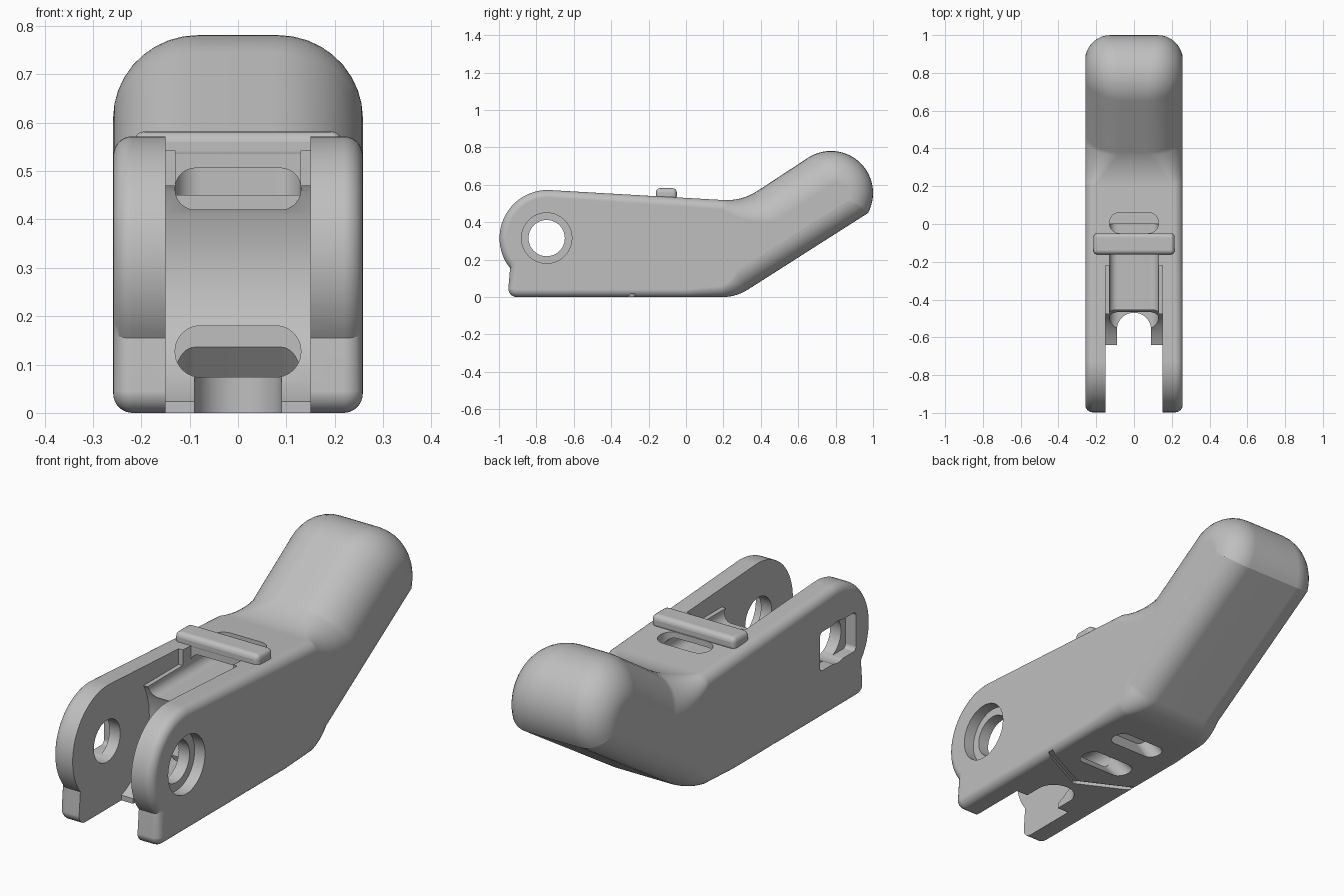
import bpy, bmesh
from math import sin, cos, radians, pi
from mathutils import Vector

default = bpy.data.objects.get("Cube")
if default:
    bpy.data.objects.remove(default)

grey = bpy.data.materials.new("satin_grey")
grey.use_nodes = True
grey.diffuse_color = (0.52, 0.52, 0.52, 1)
grey.node_tree.nodes["Principled BSDF"].inputs["Base Color"].default_value = (0.52, 0.52, 0.52, 1)


def finish(bm, name):
    bmesh.ops.remove_doubles(bm, verts=bm.verts, dist=1e-5)
    bmesh.ops.recalc_face_normals(bm, faces=bm.faces)
    mesh = bpy.data.meshes.new(name)
    bm.to_mesh(mesh)
    bm.free()
    mesh.materials.append(grey)
    ob = bpy.data.objects.new(name, mesh)
    bpy.context.collection.objects.link(ob)
    return ob


def loft(bm, rings):
    rings = [[bm.verts.new(p) for p in ring] for ring in rings]
    n = len(rings[0])
    for a, b in zip(rings, rings[1:]):
        for i in range(n):
            j = (i + 1) % n
            bm.faces.new((a[i], a[j], b[j], b[i]))
    bm.faces.new(rings[0])
    bm.faces.new(rings[-1])


def prism(name, a, b, hu, hv, rad=0):
    """Rounded rectangle section swept straight from a to b."""
    a, b = Vector(a), Vector(b)
    d = (b - a).normalized()
    u = Vector((1, 0, 0)) if abs(d.x) < 0.5 else d.cross(Vector((0, 0, 1)))
    v = d.cross(u)
    steps = 10 if rad else 0
    section = []
    for q, (su, sv) in enumerate([(1, 1), (-1, 1), (-1, -1), (1, -1)]):
        for k in range(steps + 1):
            t = (q + k / max(steps, 1)) * pi / 2
            p = u * (su * (hu - rad) + rad * cos(t)) + v * (sv * (hv - rad) + rad * sin(t))
            if not section or (p - section[-1]).length > 1e-5:
                section.append(p)
    if (section[0] - section[-1]).length < 1e-5:
        section.pop()
    bm = bmesh.new()
    loft(bm, [[a + p for p in section], [b + p for p in section]])
    return finish(bm, name)


def arc(cy, cz, rad, a0, a1, n, e0, e1):
    """Profile arc; each point also carries its edge rounding."""
    out = []
    for i in range(n + 1):
        f = i / n
        t = radians(a0 + (a1 - a0) * f)
        out.append((cy + rad * cos(t), cz + rad * sin(t), e0 + (e1 - e0) * f))
    return out


# Lever body: side profile with a rounding that grows along the handle
profile = (arc(-0.905, 0.045, 0.045, 180, 270, 6, 0.04, 0.04)
           + [(0, 0, 0.04)]
           + arc(0.195, 0.25, 0.25, -90, -57.3, 8, 0.06, 0.12)
           + arc(0.775, 0.556, 0.225, -28.5, 122.7, 28, 0.12, 0.19)
           + arc(0.217, 0.818, 0.3, -57.3, -93.2, 10, 0.19, 0.05)
           + arc(-0.74, 0.315, 0.257, 87, 218.7, 28, 0.04, 0.04))


def body():
    width, steps = 0.258, 9
    n = len(profile)
    normals = []
    for i in range(n):
        p, c, q = (Vector(profile[k % n][:2]) for k in (i - 1, i, i + 1))
        e1, e2 = (c - p).normalized(), (q - c).normalized()
        n1, n2 = Vector((e1.y, -e1.x)), Vector((e2.y, -e2.x))
        normals.append((n1 + n2) / (1 + n1.dot(n2)))
    rings = []
    for side in (-1, 1):
        for k in range(steps + 1):
            t = pi / 2 * (k / steps if side > 0 else 1 - k / steps)
            ring = []
            for (y, z, r), nm in zip(profile, normals):
                inset = r * (1 - cos(t))
                ring.append((side * (width - r + r * sin(t)), y - nm.x * inset, z - nm.y * inset))
            rings.append(ring)
    bm = bmesh.new()
    loft(bm, rings)
    return finish(bm, "lever_body")


lever = body()
AY, AZ = -0.745, 0.315

cutters = [
    # Fork slot, round clearance and open top
    prism("fork_cut", (0, -1.1, 0.35), (0, -0.64, 0.35), 0.15, 0.5),
    prism("clearance_cut", (-0.15, AY, AZ), (0.15, AY, AZ), 0.31, 0.31, 0.31),
    prism("top_cut", (0, -0.72, 0.67), (0, -0.22, 0.67), 0.15, 0.2),
    prism("notch_cut", (0, -0.635, -0.1), (0, -0.635, 0.12), 0.09, 0.165, 0.088),
    # Upper strap channel, its open trough and its exit
    prism("upper_channel_cut", (0, -0.6, 0.463), (0, 0, 0.463), 0.13, 0.043, 0.042),
    prism("trough_cut", (0, -0.6, 0.615), (0, -0.16, 0.615), 0.129, 0.15),
    prism("upper_exit_cut", (0, 0.006, 0.45), (0, 0.006, 0.7), 0.13, 0.055, 0.054),
    # Lower strap channel and the two openings underneath
    prism("lower_channel_cut", (0, -0.6, 0.127), (0, -0.26, 0.127), 0.13, 0.053, 0.052),
    prism("lower_exit_cut", (0, -0.32, 0.14), (0, -0.15, -0.05), 0.13, 0.042, 0.041),
    prism("rear_opening_cut", (0, -0.06, 0.12), (0, 0.06, -0.06), 0.13, 0.042, 0.041),
    # Axle hole, nut pocket on the right and round recess on the left
    prism("axle_cut", (-0.5, AY, AZ), (0.5, AY, AZ), 0.097, 0.097, 0.097),
    prism("nut_cut", (-0.5, AY, AZ), (-0.205, AY, AZ), 0.132, 0.09, 0.02),
    prism("head_cut", (0.205, AY, AZ), (0.5, AY, AZ), 0.135, 0.135, 0.135),
]
# Shallow chevron groove underneath
for s in (-1, 1):
    cutters.append(prism("groove_cut", (-s * 0.01, -0.415, 0), (s * 0.32, -0.25, 0), 0.013, 0.015))

for cutter in cutters:
    cutter.hide_render = True
    mod = lever.modifiers.new("cut", "BOOLEAN")
    mod.operation, mod.solver, mod.object = "DIFFERENCE", "EXACT", cutter

# Bake the cuts and remove the helpers
bpy.context.view_layer.update()
result = bpy.data.meshes.new_from_object(lever.evaluated_get(bpy.context.evaluated_depsgraph_get()))
lever.modifiers.clear()
lever.data = result
for cutter in cutters:
    bpy.data.objects.remove(cutter)

# Raised bar across the top
bar = prism("cross_bar", (-0.215, -0.105, 0.55), (0.215, -0.105, 0.55), 0.056, 0.032)
bev = bar.modifiers.new("soft_edges", "BEVEL")
bev.width, bev.segments = 0.022, 4

for ob in (lever, bar):
    bpy.ops.object.select_all(action="DESELECT")
    ob.select_set(True)
    bpy.context.view_layer.objects.active = ob
    bpy.ops.object.shade_smooth_by_angle(angle=radians(25))
    ob.modifiers.new("even_shading", "WEIGHTED_NORMAL").keep_sharp = True
